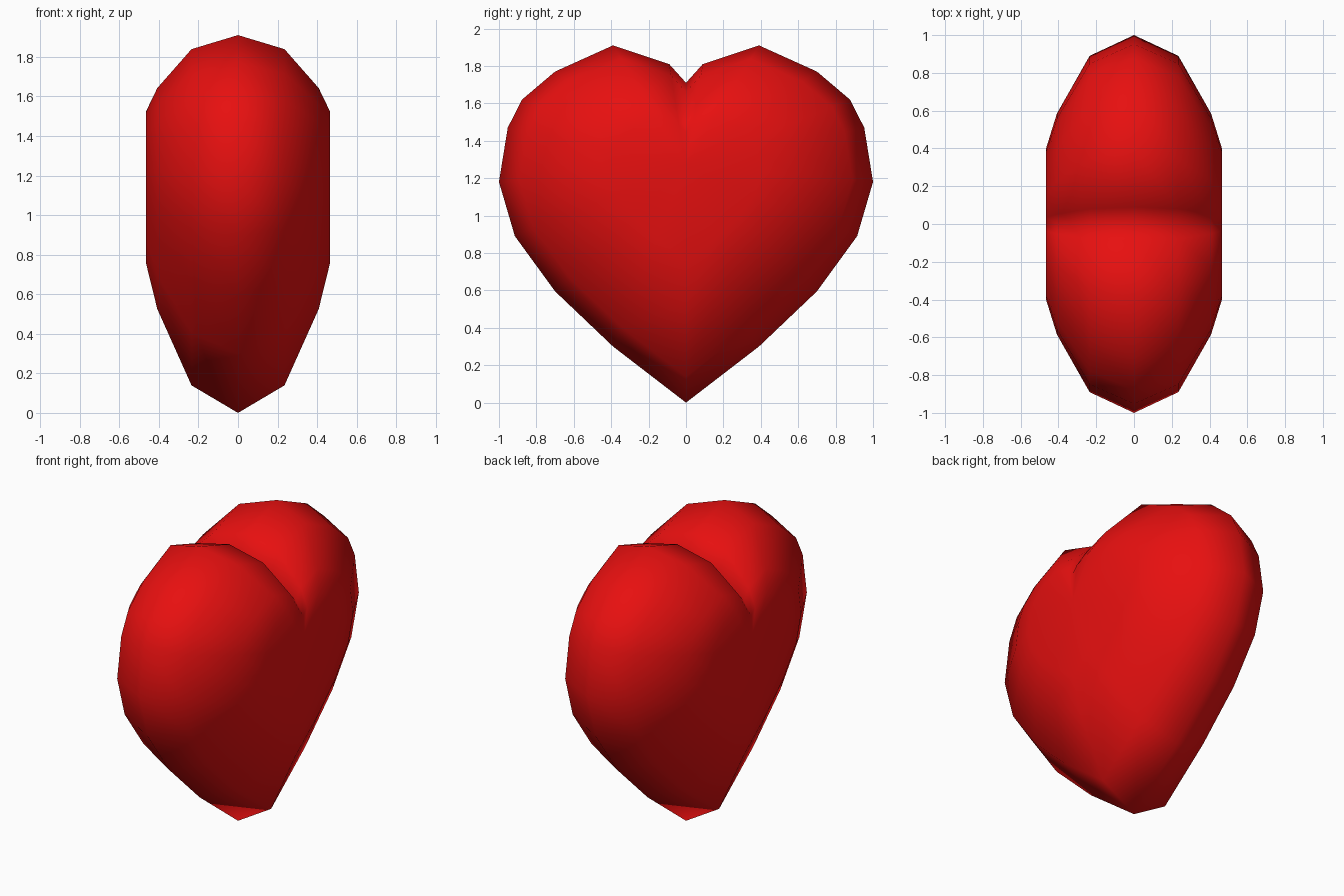
import bpy, bmesh

if "Cube" in bpy.data.objects:
    bpy.data.objects.remove(bpy.data.objects["Cube"])

# Right half of the heart outline (y, z), from bottom tip to top cleft
HALF = [(0, 0), (0.39, 0.30), (0.70, 0.595), (0.915, 0.89), (1.0, 1.18), (0.953, 1.47),
        (0.877, 1.62), (0.70, 1.77), (0.39, 1.91), (0.09, 1.81), (0, 1.71)]
OUTLINE = HALF + [(-y, z) for y, z in reversed(HALF[1:-1])]

# Layers through the thickness (x, outline scale about the heart's centre)
LAYERS = [(0, 1.0), (0.235, 0.89), (0.408, 0.585), (0.465, 0.402)]
LAYERS = [(-x, s) for x, s in reversed(LAYERS[1:])] + LAYERS
CENTRE_Z = 1.265

# Skin the scaled outlines
bm = bmesh.new()
rings = [[bm.verts.new((x, y * s, CENTRE_Z + (z - CENTRE_Z) * s)) for y, z in OUTLINE]
         for x, s in LAYERS]
n = len(OUTLINE)
for a, b in zip(rings, rings[1:]):
    for i in range(n):
        j = (i + 1) % n
        bm.faces.new((a[i], a[j], b[j], b[i]))

# Close both flat sides with a fan
for ring, (x, s) in ((rings[0], LAYERS[0]), (rings[-1], LAYERS[-1])):
    hub = bm.verts.new((x, 0, CENTRE_Z))
    for i in range(n):
        bm.faces.new((ring[i], ring[(i + 1) % n], hub))
bmesh.ops.recalc_face_normals(bm, faces=bm.faces)
for f in bm.faces:
    f.smooth = True

mesh = bpy.data.meshes.new("heart")
bm.to_mesh(mesh)
bm.free()
heart = bpy.data.objects.new("heart", mesh)
bpy.context.collection.objects.link(heart)

# Red material
red = bpy.data.materials.new("red")
red.diffuse_color = (0.8, 0.005, 0.005, 1)
red.use_nodes = True
red.node_tree.nodes["Principled BSDF"].inputs["Base Color"].default_value = red.diffuse_color
mesh.materials.append(red)
